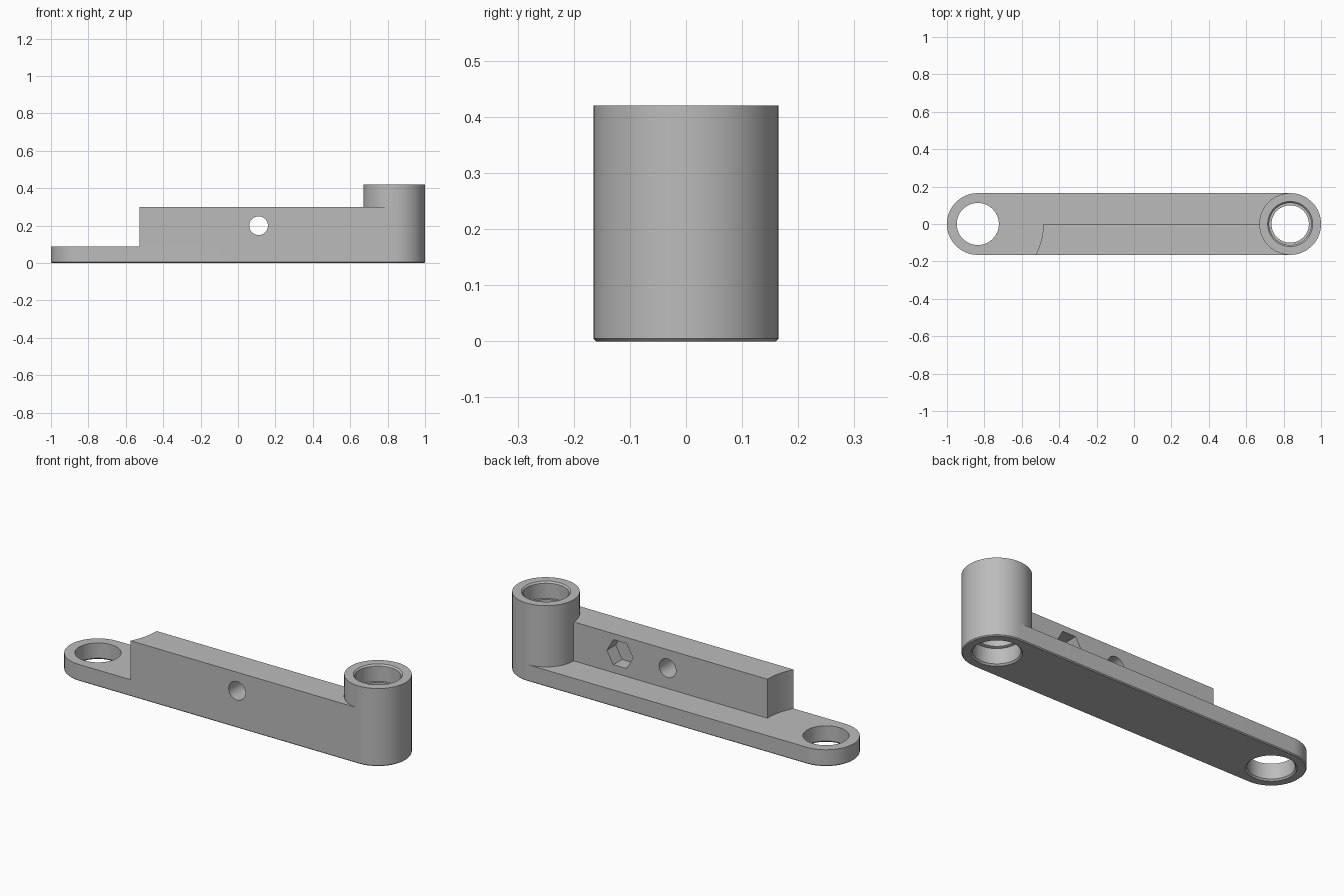
import bpy
import bmesh
from math import cos, sin, pi, radians, asin
from mathutils import Matrix

if "Cube" in bpy.data.objects:
    bpy.data.objects.remove(bpy.data.objects["Cube"])

RADIUS, END, BASE_TOP, BLOCK_TOP, BOSS_TOP = 0.165, 0.835, 0.09, 0.30, 0.42
SEGS = 96

grey = bpy.data.materials.new("plain grey")
grey.use_nodes = True
grey.diffuse_color = (0.5, 0.5, 0.5, 1)
grey.node_tree.nodes["Principled BSDF"].inputs["Base Color"].default_value = (0.5, 0.5, 0.5, 1)


def arc(cx, r, start, end, n):
    return [(cx + r * cos(start + (end - start) * i / n), r * sin(start + (end - start) * i / n))
            for i in range(n + 1)]


def circle(r, cx=0, n=SEGS):
    return arc(cx, r, 0, 2 * pi, n)[:-1]


def stadium(r):
    return arc(END, r, -pi / 2, pi / 2, SEGS // 2) + arc(-END, r, pi / 2, 3 * pi / 2, SEGS // 2)


def loft(name, layers, matrix=Matrix()):
    """Capped solid through a stack of (outline, height) layers."""
    bm = bmesh.new()
    rings = [[bm.verts.new((x, y, z)) for x, y in outline] for outline, z in layers]
    for low, high in zip(rings, rings[1:]):
        for i in range(len(low)):
            j = (i + 1) % len(low)
            bm.faces.new((low[i], low[j], high[j], high[i]))
    bm.faces.new(rings[0][::-1])
    bm.faces.new(rings[-1])
    bmesh.ops.recalc_face_normals(bm, faces=bm.faces)
    bm.transform(matrix)
    mesh = bpy.data.meshes.new(name)
    bm.to_mesh(mesh)
    bm.free()
    obj = bpy.data.objects.new(name, mesh)
    bpy.context.collection.objects.link(obj)
    mesh.materials.append(grey)
    return obj


def finish(obj, cutters):
    """Cut the holes, then smooth the round walls."""
    bpy.ops.object.select_all(action='DESELECT')
    obj.select_set(True)
    bpy.context.view_layer.objects.active = obj
    for cutter in cutters:
        mod = obj.modifiers.new("cut", 'BOOLEAN')
        mod.operation, mod.solver, mod.object = 'DIFFERENCE', 'EXACT', cutter
        bpy.ops.object.modifier_apply(modifier=mod.name)
    bpy.ops.object.shade_smooth_by_angle(angle=radians(25))


# Solid parts: rounded base plate, half-width raised rail, tall end boss
base = loft("base_plate", [(stadium(RADIUS - 0.005), 0), (stadium(RADIUS), 0.005),
                           (stadium(RADIUS), BASE_TOP)])
clearance = 0.35
rail_outline = arc(-END, clearance, -asin(RADIUS / clearance), 0, 16) + [(END, 0), (END, -RADIUS)]
rail = loft("raised_rail", [(rail_outline, BASE_TOP), (rail_outline, BLOCK_TOP)])
boss = loft("end_boss", [(circle(RADIUS, END), BASE_TOP), (circle(RADIUS, END), BOSS_TOP)])

# Cutters: stepped bore, plain ring hole, bolt hole and nut pocket
seat, lip, flare = 0.1125, 0.1, 0.1205
bore = loft("bore_cutter", [(circle(r, END), z) for r, z in (
    (flare + 0.01, -0.01), (flare, 0), (seat, 0.008), (seat, 0.09), (lip, 0.095),
    (lip, BOSS_TOP - 0.09), (seat, BOSS_TOP - 0.09), (seat, BOSS_TOP - 0.008),
    (flare, BOSS_TOP), (flare + 0.01, BOSS_TOP + 0.01))])
ring_hole = loft("ring_hole_cutter", [(circle(r, -END), z) for r, z in (
    (flare + 0.01, -0.01), (flare, 0), (seat, 0.008), (seat, 0.2))])


def sideways(x):
    return Matrix.Translation((x, 0, 0.2)) @ Matrix.Rotation(pi / 2, 4, 'X')


bolt = loft("bolt_hole_cutter", [(circle(0.05, n=48), -0.1), (circle(0.05, n=48), 0.3)], sideways(0.11))
nut = loft("nut_pocket_cutter", [(circle(0.078, n=6), -0.1), (circle(0.078, n=6), 0.075)], sideways(0.394))

finish(base, [bore, ring_hole])
finish(rail, [bore, bolt, nut])
finish(boss, [bore])
for cutter in (bore, ring_hole, bolt, nut):
    bpy.data.objects.remove(cutter)
